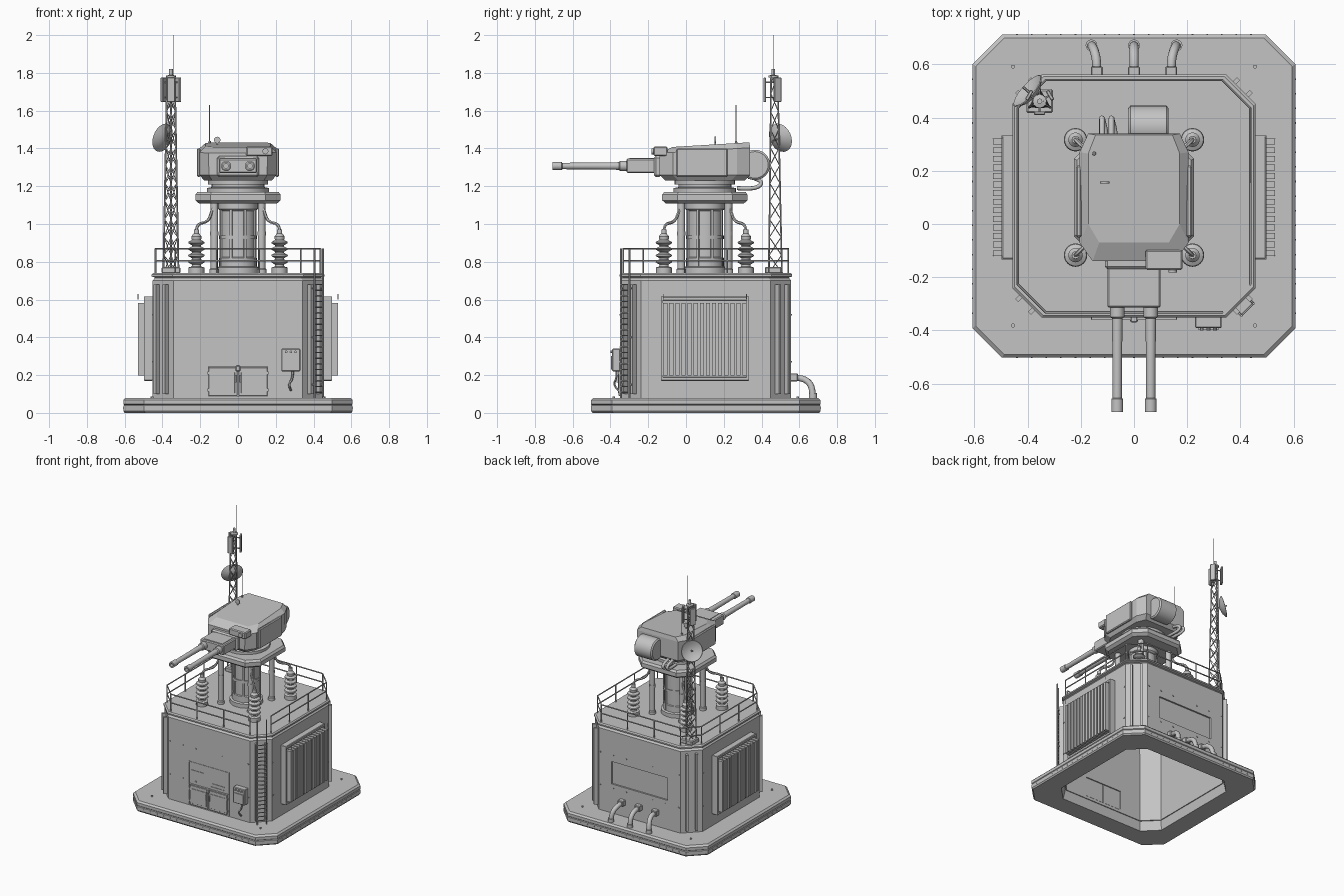
import bpy, bmesh, math
from mathutils import Vector, Matrix

if "Cube" in bpy.data.objects:
    bpy.data.objects.remove(bpy.data.objects["Cube"])

grey = bpy.data.materials.new("plain_grey")
grey.use_nodes = True
tone = (0.55, 0.55, 0.55, 1)
grey.diffuse_color = tone
grey.node_tree.nodes["Principled BSDF"].inputs["Base Color"].default_value = tone
MID = 0.105      # y of the building centre
TURN = 0.1       # y of the turret axis
ROOF = 0.74


def finish(name, bm, smooth=False):
    bmesh.ops.recalc_face_normals(bm, faces=bm.faces)
    mesh = bpy.data.meshes.new(name)
    bm.to_mesh(mesh)
    bm.free()
    mesh.materials.append(grey)
    obj = bpy.data.objects.new(name, mesh)
    bpy.context.collection.objects.link(obj)
    if smooth:
        activate(obj)
        bpy.ops.object.shade_smooth_by_angle(angle=math.radians(35))
    return obj


def activate(obj):
    bpy.ops.object.select_all(action='DESELECT')
    obj.select_set(True)
    bpy.context.view_layer.objects.active = obj


def box(name, centre, size, turn=0, bevel=0):
    bm = bmesh.new()
    bmesh.ops.create_cube(bm, size=1)
    bmesh.ops.scale(bm, vec=size, verts=bm.verts)
    if bevel:
        bmesh.ops.bevel(bm, geom=bm.edges[:], offset=bevel, segments=1, affect='EDGES')
    bmesh.ops.transform(bm, matrix=Matrix.Translation(centre) @ Matrix.Rotation(turn, 4, 'Z'), verts=bm.verts)
    return finish(name, bm)


def loft(name, sections, ring=False, smooth=False):
    bm = bmesh.new()
    loops = [[bm.verts.new(p) for p in s] for s in sections]
    n = len(loops[0])
    for a, b in zip(loops, loops[1:] + (loops[:1] if ring else [])):
        for i in range(n):
            j = (i + 1) % n
            bm.faces.new((a[i], a[j], b[j], b[i]))
    if not ring:
        bm.faces.new(loops[0])
        bm.faces.new(loops[-1])
    return finish(name, bm, smooth)


def lathe(name, centre, profile, axis=(0, 0, 1), sides=24):
    """Turned part: profile is (radius, height along axis)."""
    spin = Vector((0, 0, 1)).rotation_difference(Vector(axis)).to_matrix()
    angles = [math.tau * i / sides for i in range(sides)]
    return loft(name, [[Vector(centre) + spin @ Vector((r * math.cos(a), r * math.sin(a), h)) for a in angles]
                       for r, h in profile], smooth=True)


def tube(name, paths, radius, curved=False, detail=1):
    data = bpy.data.curves.new(name, 'CURVE')
    data.dimensions = '3D'
    data.bevel_depth, data.bevel_resolution, data.use_fill_caps = radius, detail, True
    data.resolution_u = 6
    for path in paths:
        spline = data.splines.new('NURBS' if curved else 'POLY')
        spline.points.add(len(path) - 1)
        for point, p in zip(spline.points, path):
            point.co = (*p, 1)
        if curved:
            spline.use_endpoint_u = True
            spline.order_u = 3
    obj = bpy.data.objects.new(name, data)
    bpy.context.collection.objects.link(obj)
    data.materials.append(grey)
    activate(obj)
    bpy.ops.object.convert(target='MESH')
    bpy.ops.object.shade_smooth_by_angle(angle=math.radians(50))


def octagon(half, cut, z, cy=MID):
    """Chamfered square; the open end lies at the +x -y corner."""
    h, c = half, half - cut
    pts = [(h, -c), (h, c), (c, h), (-c, h), (-h, c), (-h, -c), (-c, -h), (c, -h)]
    return [Vector((x, y + cy, z)) for x, y in pts]


# Foundation ring and hollow building
loft("foundation", [octagon(.457, .105, 0), octagon(.6, .11, 0), octagon(.607, .11, .01), octagon(.607, .11, .038),
                    octagon(.603, .11, .042), octagon(.607, .11, .046), octagon(.607, .11, .068),
                    octagon(.595, .107, .08), octagon(.445, .105, .08)], ring=True)
walls = loft("walls", [octagon(.44, .105, .07), octagon(.452, .11, .07), octagon(.452, .11, .70),
                       octagon(.44, .107, .715), octagon(.43, .105, .715)], ring=True)
for centre, size in (((0, .56, .385), (.47, .1, .17)), ((0, -.335, .165), (.31, .1, .15))):
    cutter = box("opening_cutter", centre, size)
    mod = walls.modifiers.new("opening", 'BOOLEAN')
    mod.object, mod.solver = cutter, 'EXACT'
    activate(walls)
    bpy.ops.object.modifier_apply(modifier=mod.name)
    bpy.data.objects.remove(cutter)
box("rear_recess", (0, MID + .434, .385), (.49, .012, .19))
loft("roof", [octagon(.44, .107, .71), octagon(.44, .107, .717), octagon(.457, .11, .722), octagon(.457, .11, .732),
              octagon(.449, .108, ROOF), octagon(.43, .103, ROOF)])

# Raised corner strips, two per chamfer
for sx in (-1, 1):
    for sy in (-1, 1):
        side, out = Vector((sx, -sy, 0)).normalized(), Vector((sx, sy, 0)).normalized()
        middle = Vector((sx * .397, MID + sy * .397, .39)) + out * .01
        for k in (-1, 1):
            box("corner_strip", middle + side * k * .034, (.036, .016, .58), math.atan2(sy, sx))
        lathe("foundation_bolt", (sx * .455, MID + sy * .487, .075), [(.008, 0), (.008, .012)], sides=6)

# Rivet seams around the walls and foundation
for k in range(4):
    spin = Matrix.Rotation(k * math.pi / 2, 4, 'Z')
    for z in (.27, .52):
        for i in (-3, -2, -1, 1, 2, 3):
            p = spin @ Vector((i * .11, -.452, z)) + Vector((0, MID, 0))
            box("wall_rivet", p, (.008, .008, .008))
    for i in range(-8, 9):
        p = spin @ Vector((i * .055, -.606, .025)) + Vector((0, MID, 0))
        box("foundation_rivet", p, (.006, .006, .006))

# Double entrance door with surround and lamp
FRONT = MID - .452
for s in (-1, 1):
    box("door_leaf", (s * .079, FRONT, .165), (.154, .02, .15), bevel=.003)
    box("door_panel", (s * .079, FRONT - .01, .16), (.125, .004, .11), bevel=.001)
    box("door_handle", (s * .012, FRONT - .014, .18), (.006, .012, .04))
    for z in (.12, .21):
        box("door_hinge", (s * .157, FRONT - .006, z), (.008, .014, .016))
    box("surround_side", (s * .168, FRONT, .25), (.004, .004, .33))
box("surround_top", (0, FRONT, .41), (.342, .006, .005))
box("door_lintel", (0, FRONT - .006, .244), (.32, .016, .005))
box("door_lamp", (0, FRONT - .012, .235), (.025, .024, .03), bevel=.004)
for x, z, w in ((-.1, .35, .11), (.08, .29, .1), (.07, .265, .11)):
    box("notice_rail", (x, FRONT, z), (w, .008, .005))

# Control box and its cable
box("control_box", (.28, FRONT - .022, .28), (.1, .044, .12), bevel=.004)
box("control_cover", (.28, FRONT - .046, .265), (.08, .006, .07))
for k in (-1, 0, 1):
    lathe("control_button", (.28 + k * .025, FRONT - .043, .323), [(.007, 0), (.007, .01)], (0, -1, 0), 10)
tube("control_cable", [[(.29, FRONT - .02, .22), (.29, FRONT - .02, .18), (.265, FRONT - .04, .15),
                        (.28, FRONT - .012, .12)]], .006, True)

# Ladder on the open corner
out, side = Vector((1, -1, 0)).normalized(), Vector((1, 1, 0)).normalized()
foot = Vector((.397, MID - .397, 0)) + out * .042
up = Vector((0, 0, 1))
tube("ladder_stiles", [[foot + side * k * .032 + up * .08, foot + side * k * .032 + up * .87] for k in (-1, 1)], .005)
tube("ladder_rungs", [[foot - side * .032 + up * (.11 + .03 * i), foot + side * .032 + up * (.11 + .03 * i)]
                      for i in range(20)], .004)
tube("ladder_brackets", [[foot + side * k * .032 + up * z, foot + side * k * .032 - out * .045 + up * z]
                         for k in (-1, 1) for z in (.15, .4, .66)], .005)

# Radiators on both flanks
for s in (-1, 1):
    box("radiator_back", (s * .455, .1, .395), (.02, .46, .44))
    for z in (.18, .605):
        box("radiator_header", (s * .475, .1, z), (.045, .465, .022), bevel=.004)
    for y in (-.127, .327):
        box("radiator_end", (s * .475, y, .395), (.045, .012, .44))
    for i in range(14):
        box("radiator_fin", (s * .495, -.11 + i * .0323, .39), (.07, .022, .385))
    tube("radiator_pins", [[(s * .53, y, .6), (s * .53, y, .63)] for y in (-.12, .32)], .002)

# Rear cable outlets
for x in (-1, 0, 1):
    box("outlet_box", (x * .14, .572, .188), (.045, .04, .042), bevel=.004)
    tube("outlet_pipe", [[(x * .14, .58, .185), (x * .14, .615, .185), (x * .15, .655, .16), (x * .158, .67, .12),
                          (x * .16, .672, .075)]], .017, True, 3)
    lathe("outlet_foot", (x * .16, .672, .075), [(.022, 0), (.022, .03)], sides=16)

# Roof railing, open at the ladder
rail = octagon(.437, .105, 0)
tube("rails", [[p + up * z for p in rail] for z in (.805, .87)], .0045)
posts = rail + [a.lerp(b, t) for a, b in zip(rail[::2], rail[1::2]) for t in (.33, .67)]
tube("rail_posts", [[p + up * ROOF, p + up * .87] for p in posts], .0045)

# Insulators, support legs and power leads
discs = [(.042, 0), (.042, .03), (.025, .035)]
for i in range(4):
    discs += [(.024, .045 + i * .034), (.044, .057 + i * .034), (.041, .064 + i * .034), (.024, .073 + i * .034)]
discs += [(.027, .185), (.027, .195), (.014, .21), (.014, .232)]
for sx in (-1, 1):
    for sy in (-1, 1):
        x, y = sx * .22, TURN + sy * .217
        lathe("insulator", (x, y, ROOF), discs)
        tube("power_lead", [[(x, y, .96), (x, y, 1.0), (sx * .16, TURN + sy * .16, 1.01),
                             (sx * .14, TURN + sy * .14, 1.06), (sx * .13, TURN + sy * .13, 1.1)]], .008, True)
        lathe("support_leg", (sx * .125, TURN + sy * .125, ROOF),
              [(.025, 0), (.025, .02), (.02, .025), (.02, .2), (.022, .2), (.022, .22), (.02, .22), (.02, .38)], sides=16)

# Central column
lathe("column", (0, TURN, ROOF), [(.115, 0), (.115, .03), (.1, .035), (.1, .08), (.094, .085), (.094, .18), (.1, .18),
                                  (.1, .2), (.094, .2), (.094, .33), (.105, .34), (.105, .38)], sides=32)
for i in range(8):
    a = math.tau * (i + .5) / 8
    box("column_rib", (.094 * math.cos(a), TURN + .094 * math.sin(a), .94), (.016, .014, .34), a)

# Turret platform and bearing
loft("platform", [octagon(h, c, z, TURN) for h, c, z in ((.205, .07, 1.108), (.226, .08, 1.125),
                                                       (.226, .08, 1.155), (.215, .075, 1.17))])
lathe("bearing", (0, TURN, 1.165), [(.165, 0), (.165, .025), (.14, .03), (.14, .045), (.16, .045), (.16, .075)], sides=32)


# Turret hull: chamfered plan, sloping roof
def hull(w, nose, back, z, slope=0):
    pts = [(w, nose + .07), (w, back - .07), (w * .84, back), (-w * .84, back), (-w, back - .07),
           (-w, nose + .07), (-w * .76, nose), (w * .76, nose)]
    return [(x, y, z + slope * (y - nose)) for x, y in pts]


loft("turret_hull", [hull(.18, -.11, .31, 1.23), hull(.203, -.14, .34, 1.26), hull(.205, -.14, .34, 1.375, .06),
                     hull(.172, -.07, .335, 1.408, .06)])
for s in (-1, 1):
    box("flank_armour", (s * .208, .085, 1.325), (.02, .27, .15), bevel=.006)

# Mantlet and twin guns
box("mantlet_plate", (0, -.15, 1.305), (.22, .04, .11), bevel=.01)
box("mantlet", (0, -.225, 1.308), (.2, .18, .075), bevel=.006)
box("mantlet_lid", (.005, -.23, 1.346), (.15, .14, .006))
for s in (-1, 1):
    lathe("gun_barrel", (s * .063, -.3, 1.307), [(.027, 0), (.027, .05), (.02, .055), (.018, .2), (.017, .355), (.022, .358),
                                                 (.022, .408), (.012, .408), (.012, .37)], (0, -1, 0))
box("sight_housing", (.113, -.135, 1.385), (.14, .075, .05), bevel=.006)
lathe("sight_lens", (.145, -.17, 1.385), [(.016, 0), (.016, .012)], (0, -1, 0), 16)

# Rear drum, hoses and roof fittings
lathe("rear_drum", (-.022, .365, 1.313), [(.07, 0), (.08, .008), (.08, .144), (.07, .152)], (1, 0, 0), 32)
for x in (-.12, -.085):
    tube("feed_hose", [[(x + .015, .27, 1.19), (x + .015, .34, 1.185), (x, .395, 1.2), (x, .4, 1.235),
                        (x, .33, 1.25)]], .011, True, 2)
lathe("roof_beacon", (-.11, .152, 1.445), [(.017, 0), (.017, .008)], (0, 1, 0), 16)
box("beacon_stem", (-.11, .156, 1.427), (.008, .008, .02))
tube("turret_aerial", [[(-.15, .265, 1.4), (-.15, .265, 1.63)]], .0025)
lathe("aerial_base", (-.15, .265, 1.41), [(.009, 0), (.006, .03)], sides=10)

# Lattice mast
MAST = Vector((-.355, .462, 0))


def leg(i, z):
    a, r = math.tau * i / 3 + math.pi / 2, .046 - .022 * (z - ROOF)
    return MAST + Vector((r * math.cos(a), r * math.sin(a), z))


levels = [ROOF + .095 * i for i in range(12)]
box("mast_base", MAST + up * .755, (.1, .09, .035), bevel=.006)
tube("mast_legs", [[leg(i, ROOF), leg(i, levels[-1])] for i in range(3)], .005)
tube("mast_braces", [[leg(i, a), leg(i + k, b)] for i in range(3) for k in (1, 2)
                     for a, b in zip(levels, levels[1:])], .0025)
lathe("mast_cap", MAST + up * 1.775, [(.026, 0), (.026, .01), (.01, .014), (.01, .045)], sides=12)
tube("mast_whip", [[MAST + Vector((.015, 0, 1.75)), MAST + Vector((.015, 0, 2))]], .002)
for a in (30, 150, 270):
    d = Vector((math.cos(math.radians(a)), math.sin(math.radians(a)), 0))
    box("panel_antenna", MAST + d * .045 + up * 1.71, (.014, .042, .13), math.radians(a), .003)
    tube("panel_bracket", [[MAST + up * z, MAST + d * .045 + up * z] for z in (1.67, 1.75)], .004)

# Dish aimed up and away from the building
aim = Vector((-.75, .65, .3)).normalized()
hub = Vector((-.388, .49, 1.452))
lathe("dish", hub, [(.015, -.014), (.05, -.004), (.078, .016), (.074, .019), (.045, .004), (.01, -.002)], aim)
tube("dish_feed", [[MAST + up * 1.44, hub + aim * .04]], .005)
